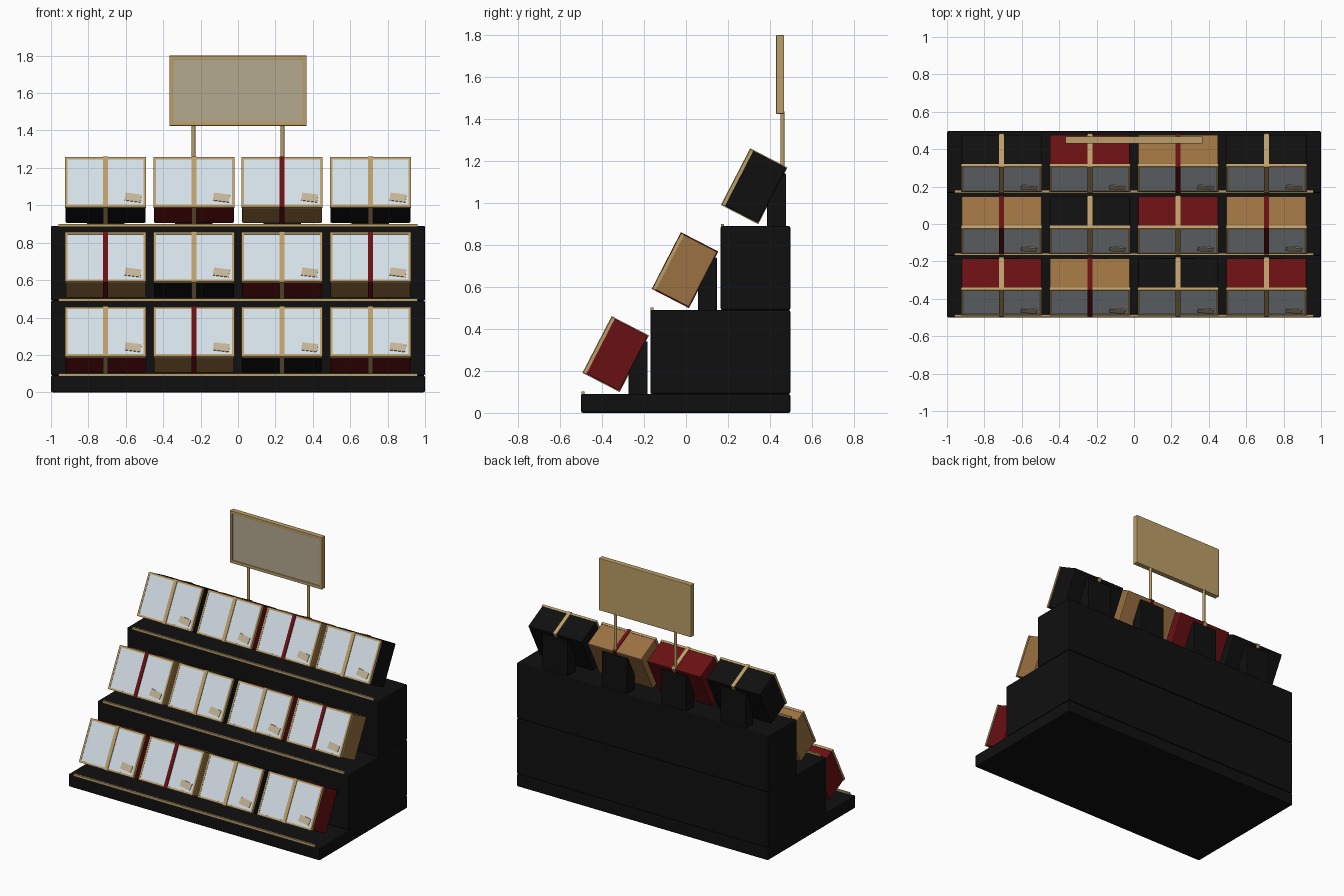
import bpy
from math import radians
from mathutils import Matrix, Vector

cube = bpy.data.objects.get("Cube")
if cube:
    bpy.data.objects.remove(cube, do_unlink=True)


def material(name, rgb):
    m = bpy.data.materials.new(name)
    m.use_nodes = True
    color = (*rgb, 1)
    m.diffuse_color = color
    bsdf = next(n for n in m.node_tree.nodes if n.type == "BSDF_PRINCIPLED")
    bsdf.inputs["Base Color"].default_value = color
    bsdf.inputs["Roughness"].default_value = 0.6
    return m


black = material("black", (0.005, 0.005, 0.005))
red = material("dark red", (0.14, 0.005, 0.006))
tan = material("tan", (0.33, 0.165, 0.053))
gold = material("gold", (0.5, 0.345, 0.14))
glass = material("pale blue", (0.65, 0.73, 0.79))
panel = material("warm grey", (0.46, 0.4, 0.28))
paper = material("beige", (0.55, 0.45, 0.3))


def block(name, size, center, mat, bevel=0, place=Matrix(), turn=0):
    """Box of a given size; place is the frame it sits in, turn a roll about y."""
    bpy.ops.mesh.primitive_cube_add(size=1)
    ob = bpy.context.object
    ob.name = name
    ob.data.transform(Matrix.Diagonal((*size, 1)))
    ob.matrix_world = place @ Matrix.Translation(center) @ Matrix.Rotation(turn, 4, "Y")
    ob.data.materials.append(mat)
    if bevel:
        mod = ob.modifiers.new("bevel", "BEVEL")
        mod.width = bevel
        mod.segments = 2
    return ob


def span(name, low, high, mat, bevel=0):
    low, high = Vector(low), Vector(high)
    return block(name, high - low, (low + high) / 2, mat, bevel)


def gift_box(place, body, band):
    W, D, H, rim = 0.432, 0.194, 0.298, 0.013
    front = -D / 2
    block("box_body", (W - 0.004, D - 0.014, H - 0.002), (0, 0.007, 0), body, 0.006, place)
    # Window with a thin frame
    block("box_window", (W - rim, 0.014, H - rim), (0, front + 0.009, 0), glass, 0, place)
    for s in (-1, 1):
        block("window_frame_side", (rim, 0.016, H), (s * (W - rim) / 2, front + 0.008, 0),
              gold, 0, place)
        block("window_frame_rail", (W, 0.016, rim), (0, front + 0.008, s * (H - rim) / 2),
              gold, 0, place)
    # Ribbon around the box, and a small tilted tag
    block("box_ribbon", (0.026, D + 0.006, H + 0.006), (0, 0, 0), band, 0, place)
    block("box_tag", (0.086, 0.004, 0.046), (0.147, front - 0.001, -0.094), paper, 0,
          place, radians(8))


# Stepped stand
tiers = [(-0.5, 0.0, 0.09), (-0.17, 0.09, 0.49), (0.165, 0.49, 0.89)]
styles = [(black, gold), (red, gold), (tan, red)]
for row, (front, bottom, top) in enumerate(tiers):
    span("stand_tier", (-1, front, bottom), (1, 0.497, top), black, 0.008)
    block("tier_trim", (1.92, 0.014, 0.014), (0, front + 0.009, top + 0.004), gold)
    # Tilted boxes, each leaning on a support
    for col in range(4):
        x = (col - 1.5) * 0.472
        y, z = -0.335 + 0.33 * row, 0.28 + 0.4 * row
        span("box_support", (x - 0.1, y + 0.062, top - 0.005), (x + 0.1, y + 0.152, top + 0.25),
             black, 0.004)
        place = Matrix.Translation((x, y, z)) @ Matrix.Rotation(radians(-27.3), 4, "X")
        gift_box(place, *styles[(col + row + 1) % 3])

# Sign on two poles
span("sign_board", (-0.367, 0.438, 1.425), (0.367, 0.468, 1.8), gold, 0.004)
span("sign_panel", (-0.345, 0.434, 1.447), (0.345, 0.44, 1.78), panel)
for s in (-1, 1):
    span("sign_frame_side", (s * 0.357 - 0.01, 0.43, 1.425), (s * 0.357 + 0.01, 0.445, 1.8), gold, 0.002)
    zc = 1.6125 + s * 0.1775
    span("sign_frame_rail", (-0.367, 0.43, zc - 0.01), (0.367, 0.445, zc + 0.01), gold, 0.002)
    bpy.ops.mesh.primitive_cylinder_add(vertices=16, radius=0.01, depth=0.36,
                                        location=(s * 0.238, 0.46, 1.255))
    pole = bpy.context.object
    pole.name = "sign_pole"
    pole.data.materials.append(gold)
    bpy.ops.object.shade_smooth_by_angle()
